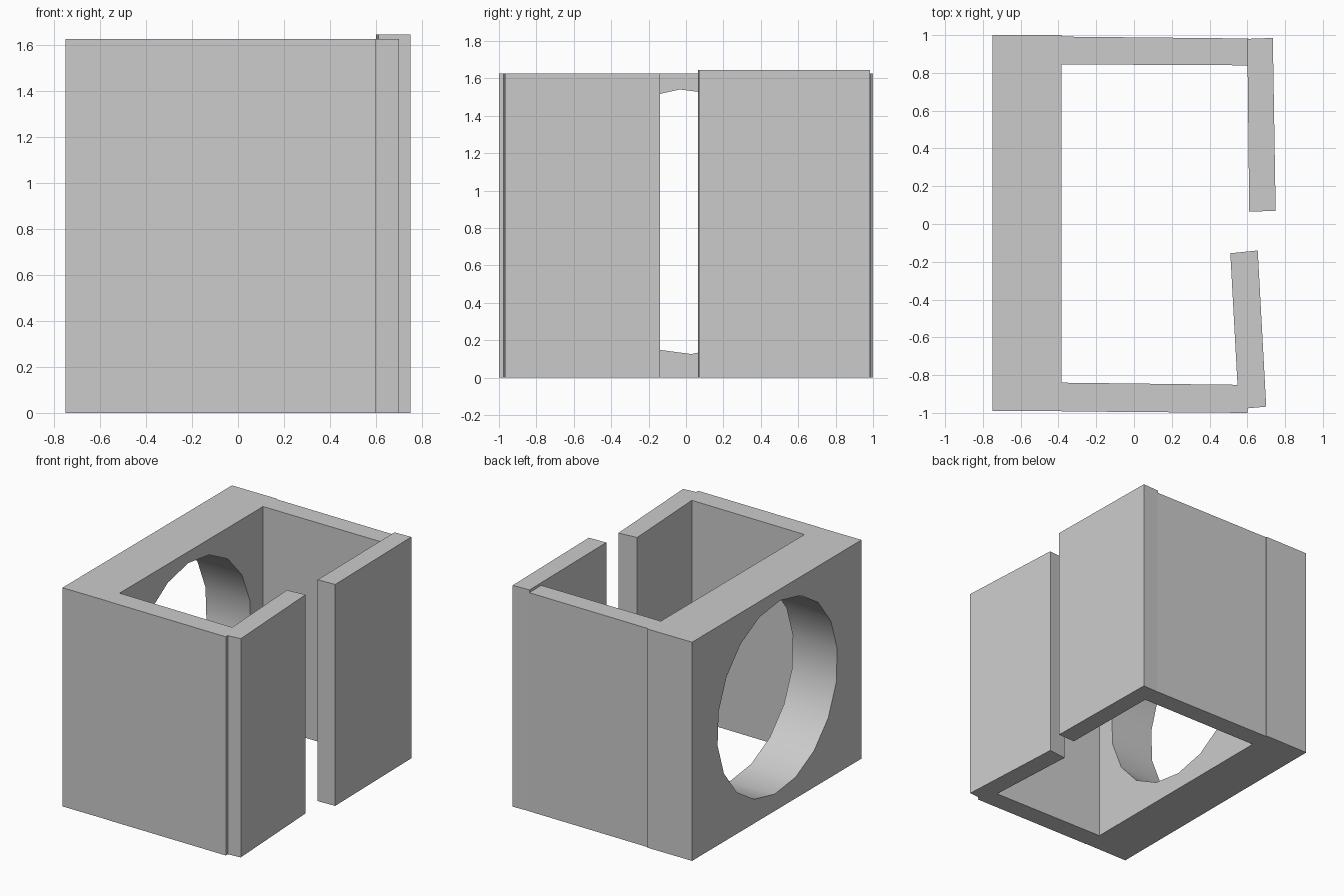
import bpy, bmesh, math

cube = bpy.data.objects.get("Cube")
if cube:
    bpy.data.objects.remove(cube, do_unlink=True)

grey = bpy.data.materials.new("plain_grey")
grey.use_nodes = True
colour = (0.6, 0.6, 0.6, 1)
grey.diffuse_color = colour
grey.node_tree.nodes["Principled BSDF"].inputs["Base Color"].default_value = colour

WALL_HEIGHT = 1.625


def panel(name, outline, height=WALL_HEIGHT):
    """Upright board raised from a plan outline."""
    bm = bmesh.new()
    base = bm.faces.new([bm.verts.new((x, y, 0)) for x, y in outline])
    top = bmesh.ops.extrude_face_region(bm, geom=[base])["geom"]
    verts = [v for v in top if isinstance(v, bmesh.types.BMVert)]
    bmesh.ops.translate(bm, vec=(0, 0, height), verts=verts)
    bmesh.ops.recalc_face_normals(bm, faces=bm.faces)
    mesh = bpy.data.meshes.new(name)
    bm.to_mesh(mesh)
    bm.free()
    mesh.materials.append(grey)
    obj = bpy.data.objects.new(name, mesh)
    bpy.context.collection.objects.link(obj)
    return obj


# Thick side block and the thin walls running from it
block = panel("side_block", [(-0.75, -0.99), (-0.385, -0.99), (-0.385, 1), (-0.75, 1)])
panel("back_wall", [(-0.385, 0.845), (0.605, 0.84), (0.605, 0.982), (-0.385, 0.992)])
panel("front_wall", [(-0.385, -0.992), (0.6, -1), (0.6, -0.852), (-0.385, -0.84)])

# Slightly skewed flaps either side of the slot
panel("back_flap", [(0.61, 0.065), (0.75, 0.07), (0.735, 0.985), (0.6, 0.98)], 1.645)
panel("front_flap", [(0.555, -0.98), (0.7, -0.967), (0.655, -0.14), (0.51, -0.155)])

# Round opening through the side block
bpy.ops.mesh.primitive_cylinder_add(vertices=18, radius=0.708, depth=1,
                                    location=(-0.57, -0.002, 0.833))
cutter = bpy.context.object
cutter.name = "opening_cutter"
cutter.hide_render = True
cutter.data.materials.append(grey)
# First vertex starts on the local +y axis; spin it, then lay the axis along x
for v in cutter.data.vertices:
    angle = math.atan2(v.co.y, v.co.x) + math.radians(2.5)
    x, y, z = v.co
    r = math.hypot(x, y)
    v.co = (z, r * math.cos(angle), r * math.sin(angle))

cut = block.modifiers.new("opening", "BOOLEAN")
cut.operation = "DIFFERENCE"
cut.solver = "EXACT"
cut.object = cutter
bpy.ops.object.select_all(action="DESELECT")
block.select_set(True)
bpy.context.view_layer.objects.active = block
bpy.ops.object.modifier_apply(modifier=cut.name)
bpy.data.objects.remove(cutter, do_unlink=True)
bpy.ops.object.shade_smooth_by_angle(angle=math.radians(30))
